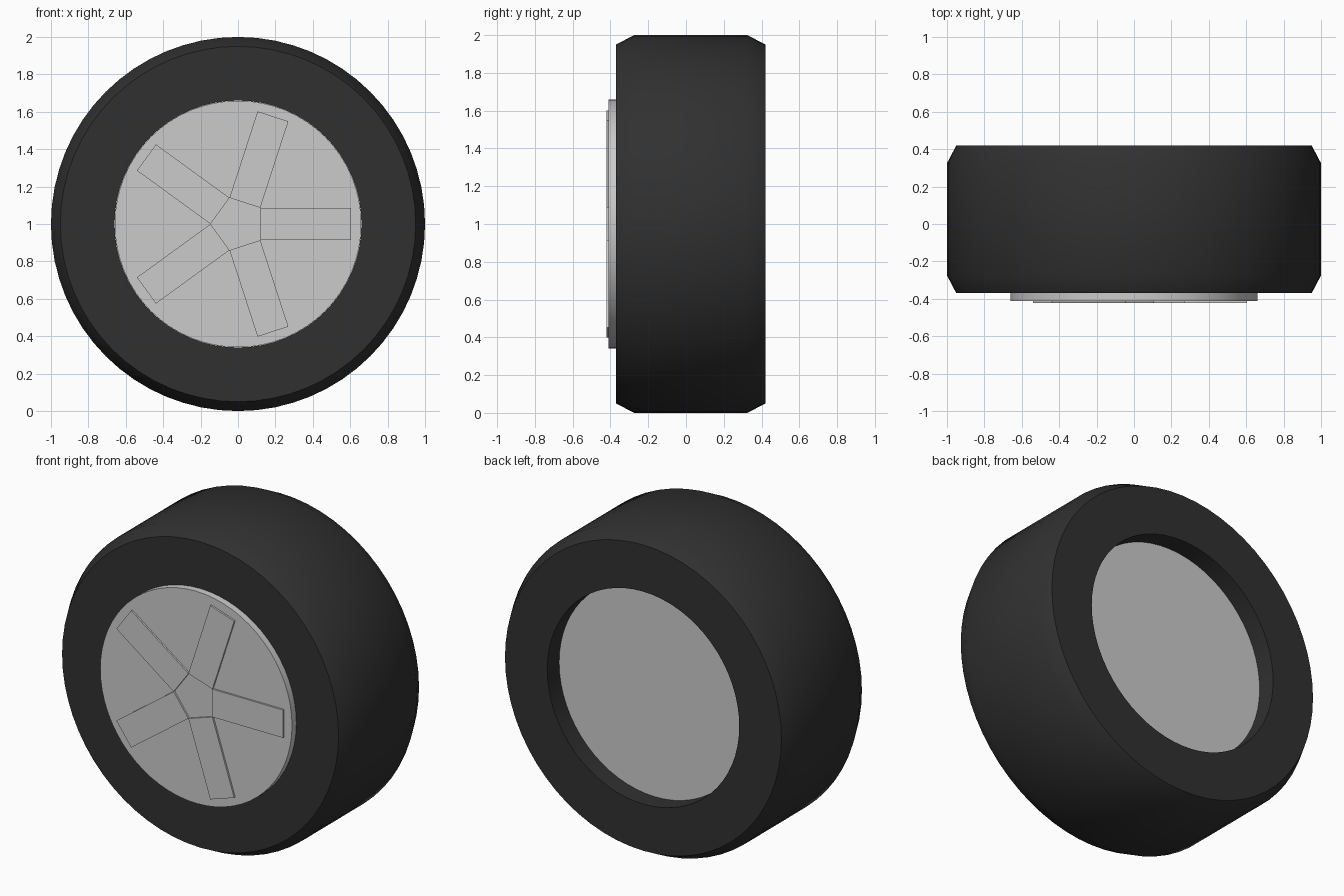
import bpy, bmesh, math
from mathutils import Matrix

if "Cube" in bpy.data.objects:
    bpy.data.objects.remove(bpy.data.objects["Cube"])

SEG = 64
CENTRE_Z = 1.0


def add_object(name, bm, smooth=False):
    bmesh.ops.recalc_face_normals(bm, faces=bm.faces)
    mesh = bpy.data.meshes.new(name)
    bm.to_mesh(mesh)
    bm.free()
    ob = bpy.data.objects.new(name, mesh)
    ob.location.z = CENTRE_Z
    bpy.context.collection.objects.link(ob)
    if smooth:
        bpy.ops.object.select_all(action='DESELECT')
        ob.select_set(True)
        bpy.context.view_layer.objects.active = ob
        bpy.ops.object.shade_smooth_by_angle(angle=math.radians(30))
    return ob


def lathe(profile):
    """Revolve a closed (radius, y) profile around the y axis."""
    bm = bmesh.new()
    rings = []
    for i in range(SEG):
        a = 2 * math.pi * i / SEG
        rings.append([bm.verts.new((r * math.cos(a), y, r * math.sin(a))) for r, y in profile])
    n = len(profile)
    for i in range(SEG):
        p, q = rings[i], rings[(i + 1) % SEG]
        for j in range(n):
            k = (j + 1) % n
            bm.faces.new((p[j], p[k], q[k], q[j]))
    return bm


# tyre: chamfered ring
tyre = add_object("tyre", lathe([
    (0.66, -0.37), (0.95, -0.37), (1.0, -0.275),
    (1.0, 0.325), (0.95, 0.42), (0.66, 0.42)]), smooth=True)
rubber = bpy.data.materials.new("rubber")
rubber.diffuse_color = (0.03, 0.03, 0.03, 1)
rubber.use_nodes = True
rubber.node_tree.nodes["Principled BSDF"].inputs["Base Color"].default_value = rubber.diffuse_color
tyre.data.materials.append(rubber)

# rim: solid disc, proud at the front and recessed at the back
bm = bmesh.new()
bmesh.ops.create_cone(bm, cap_ends=True, segments=SEG, radius1=0.659, radius2=0.659, depth=0.715)
bmesh.ops.rotate(bm, verts=bm.verts, matrix=Matrix.Rotation(math.pi / 2, 3, 'X'))
bmesh.ops.translate(bm, verts=bm.verts, vec=(0, -0.0535, 0))
add_object("rim", bm, smooth=True)

# spokes: five thin bars meeting at the corners of a pentagon
inner, outer, width = 0.119, 0.605, 0.173
y_front, y_back = -0.422, -0.38
for i in range(5):
    bm = bmesh.new()
    bmesh.ops.create_cube(bm, size=1)
    bmesh.ops.scale(bm, verts=bm.verts, vec=(outer - inner, y_back - y_front, width))
    bmesh.ops.translate(bm, verts=bm.verts, vec=((inner + outer) / 2, (y_front + y_back) / 2, 0))
    bmesh.ops.rotate(bm, verts=bm.verts, matrix=Matrix.Rotation(2 * math.pi * i / 5, 3, 'Y'))
    add_object(f"spoke_{i + 1}", bm)
